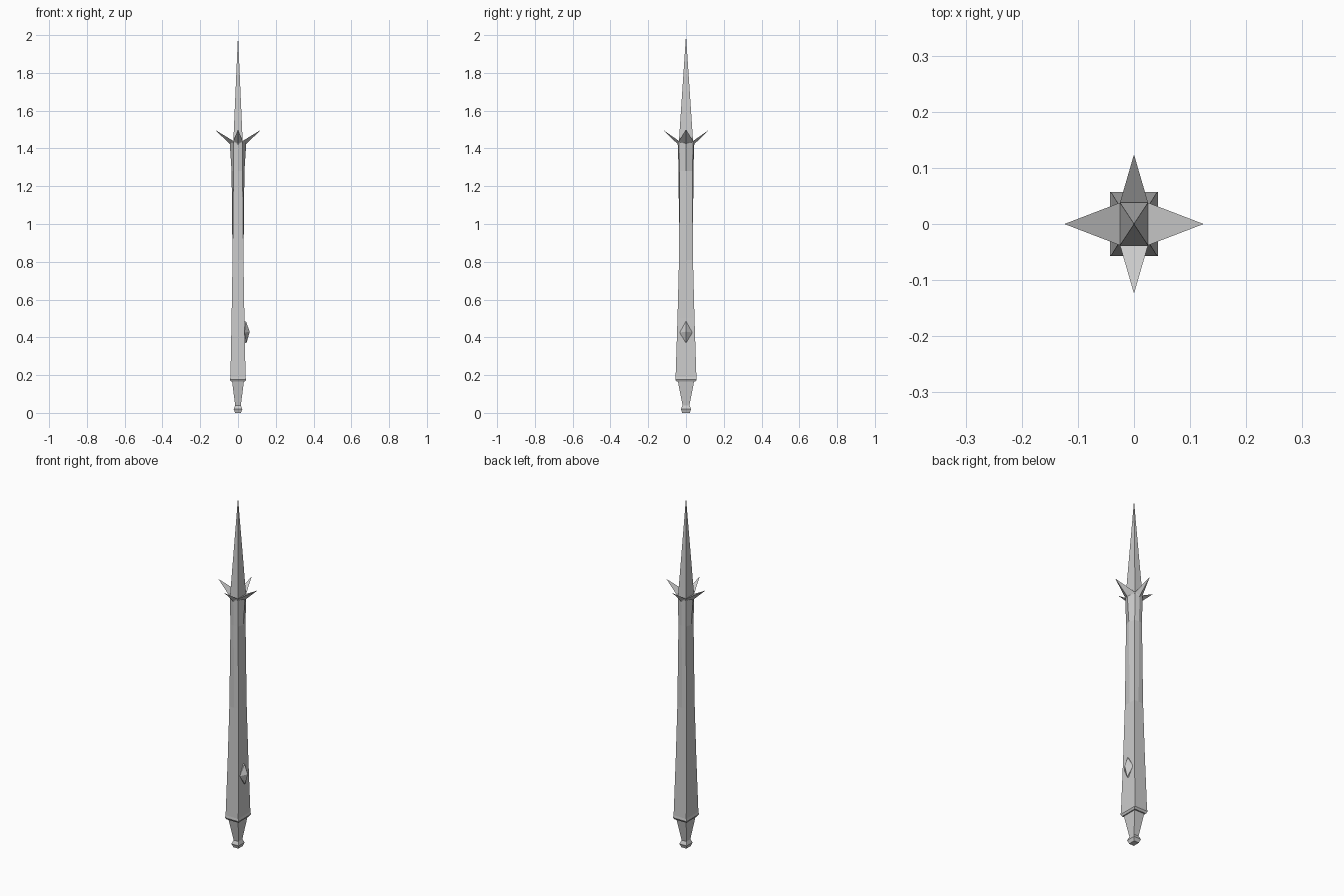
import bpy, bmesh

if "Cube" in bpy.data.objects:
    bpy.data.objects.remove(bpy.data.objects["Cube"])


def make_object(name, verts, faces):
    mesh = bpy.data.meshes.new(name)
    mesh.from_pydata(verts, [], faces)
    bm = bmesh.new()
    bm.from_mesh(mesh)
    bmesh.ops.recalc_face_normals(bm, faces=bm.faces)
    bm.to_mesh(mesh)
    bm.free()
    obj = bpy.data.objects.new(name, mesh)
    bpy.context.collection.objects.link(obj)
    return obj


def ring(z, cx, cy, mx=None, my=None):
    """Rectangle with corner (cx, cy) and ridges at the middle of each side."""
    mx, my = mx or cx, my or cy
    return [(mx, 0, z), (cx, cy, z), (0, my, z), (-cx, cy, z),
            (-mx, 0, z), (-cx, -cy, z), (0, -my, z), (cx, -cy, z)]


def loft(name, rows):
    verts = [v for row in rows for v in ring(*row)]
    faces = [list(range(8)), list(range(len(verts) - 8, len(verts)))]
    for k in range(len(rows) - 1):
        for i in range(8):
            j = (i + 1) % 8
            faces.append([k * 8 + i, k * 8 + j, k * 8 + 8 + j, k * 8 + 8 + i])
    return make_object(name, verts, faces)


# Tapered foot with its small end knob
loft("foot", [(0, .016, .020), (.010, .019, .023), (.020, .023, .027),
              (.040, .015, .018), (.172, .032, .044)])

# Long shaft: rectangular below, ridged faces above
loft("shaft", [(.165, .037, .050), (.176, .043, .057), (.190, .040, .055),
               (.50, .034, .045), (.81, .029, .037),
               (1.28, .024, .034, .034, .039),
               (1.43, .025, .038, .044, .044)])

# Tall four-sided point
sx, sy = .025, .038
make_object("spire", [(-sx, -sy, 1.43), (sx, -sy, 1.43), (sx, sy, 1.43),
                      (-sx, sy, 1.43), (0, 0, 2)],
            [(0, 1, 2, 3), (0, 1, 4), (1, 2, 4), (2, 3, 4), (3, 0, 4)])

# Four flared spikes with a keeled underside
for s in (1, -1):
    for axis in "xy":
        if axis == "x":
            pts = [(s * sx, -sy, 1.44), (s * sx, sy, 1.44),
                   (s * .044, 0, 1.425), (s * .124, 0, 1.5),
                   (s * sx, 0, 1.40)]
        else:
            pts = [(-sx, s * sy, 1.44), (sx, s * sy, 1.44),
                   (0, s * .046, 1.425), (0, s * .124, 1.5),
                   (0, s * sy, 1.40)]
        make_object("flared_spike", pts, [(0, 1, 3), (0, 3, 2), (1, 2, 3),
                                          (0, 2, 4), (1, 4, 2), (0, 4, 1)])

# Faceted gem set into the right face
gy, gz = .034, .425
make_object("gem", [(.028, 0, gz - .055), (.034, -gy, gz), (.032, 0, gz + .06),
                    (.034, gy, gz), (.062, 0, gz + .005), (.045, 0, gz - .055),
                    (.042, 0, gz + .06)],
            [(0, 1, 2, 3), (0, 1, 5), (0, 5, 3), (2, 6, 1), (2, 3, 6),
             (5, 1, 4), (5, 4, 3), (6, 4, 1), (6, 3, 4)])
